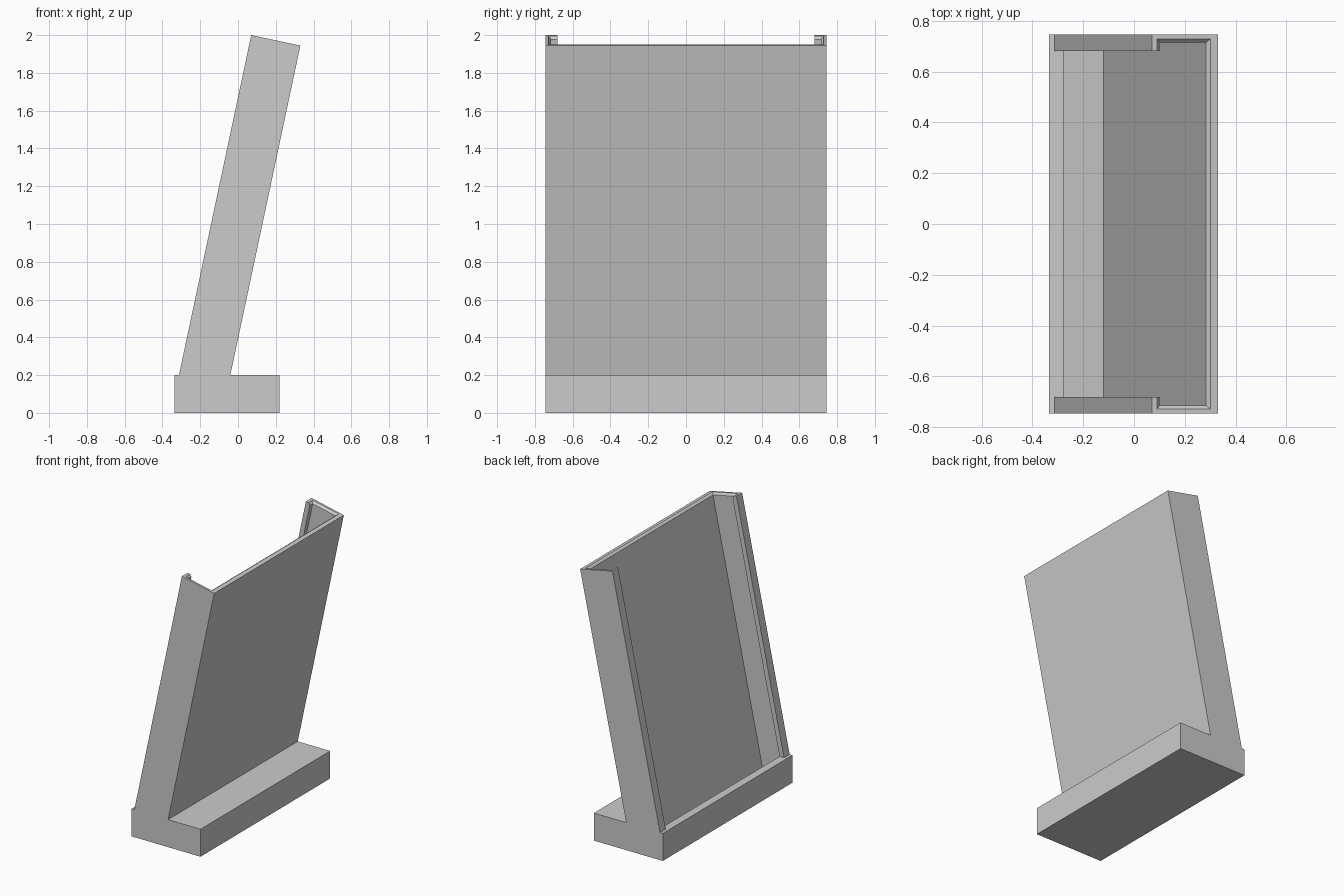
import bpy, bmesh, math

if "Cube" in bpy.data.objects:
    bpy.data.objects.remove(bpy.data.objects["Cube"])

LEAN = math.radians(12)
S, C = math.sin(LEAN), math.cos(LEAN)
HALF = 0.745            # half width along y
DEPTH = 0.266           # thickness of the leaning tray
LIP, BACK = 0.035, 0.221  # slot faces, measured across the tray
SLOT_Y, GAP_Y = 0.714, 0.68
BASE_Z, CH = 0.2, 0.015


def at(u, d):
    """Point across (u) and down (d) the leaning tray, from its top corner."""
    return (0.07 + u * C - d * S, 2.0 - u * S - d * C)


def down_to(u, z):
    """Point on the line u where it meets height z."""
    return at(u, (2.0 - z - u * S) / C)


def loft(name, rings):
    """Solid through a list of equal-length closed rings."""
    bm = bmesh.new()
    loops = [[bm.verts.new(p) for p in ring] for ring in rings]
    for a, b in zip(loops, loops[1:]):
        for i in range(len(a)):
            j = (i + 1) % len(a)
            bm.faces.new((a[i], a[j], b[j], b[i]))
    bm.faces.new(loops[0])
    bm.faces.new(loops[-1])
    bmesh.ops.recalc_face_normals(bm, faces=bm.faces)
    me = bpy.data.meshes.new(name)
    bm.to_mesh(me)
    bm.free()
    ob = bpy.data.objects.new(name, me)
    bpy.context.collection.objects.link(ob)
    return ob


def extrude(name, profile, half):
    return loft(name, [[(x, y, z) for x, z in profile] for y in (-half, half)])


def tray_ring(u0, u1, half, d):
    (x0, z0), (x1, z1) = at(u0, d), at(u1, d)
    return [(x0, -half, z0), (x1, -half, z1), (x1, half, z1), (x0, half, z0)]


# Foot and leaning tray in one side profile
holder = extrude("leaning_holder", [
    (-0.335, 0), (0.22, 0), (0.22, BASE_Z), down_to(DEPTH, BASE_Z),
    at(DEPTH, 0), at(0, 0), down_to(0, BASE_Z), (-0.335, BASE_Z)], HALF)

# Slot running down into the foot
slot = loft("slot_cutter", [tray_ring(LIP, BACK, SLOT_Y, d) for d in (-0.1, 1.952)])
# Open window between the two side lips
window = extrude("window_cutter", [
    at(-0.1, -0.1), at(0.1, -0.1), down_to(0.1, BASE_Z), down_to(-0.1, BASE_Z)], GAP_Y)
# Bevelled lead-in at the slot mouth
mouth = loft("mouth_cutter", [
    tray_ring(LIP - CH - k, BACK + CH + k, SLOT_Y + CH + k, -k) for k in (0.01, -CH)])

bpy.context.view_layer.objects.active = holder
for cutter in (slot, window, mouth):
    cutter.hide_render = True
    mod = holder.modifiers.new(cutter.name, "BOOLEAN")
    mod.operation = "DIFFERENCE"
    mod.solver = "EXACT"
    mod.object = cutter
    bpy.ops.object.modifier_apply(modifier=mod.name)
    bpy.data.objects.remove(cutter)

grey = bpy.data.materials.new("light_grey")
grey.diffuse_color = (0.6, 0.6, 0.6, 1)
grey.use_nodes = True
grey.node_tree.nodes["Principled BSDF"].inputs["Base Color"].default_value = grey.diffuse_color
holder.data.materials.clear()
holder.data.materials.append(grey)
for face in holder.data.polygons:
    face.material_index = 0
